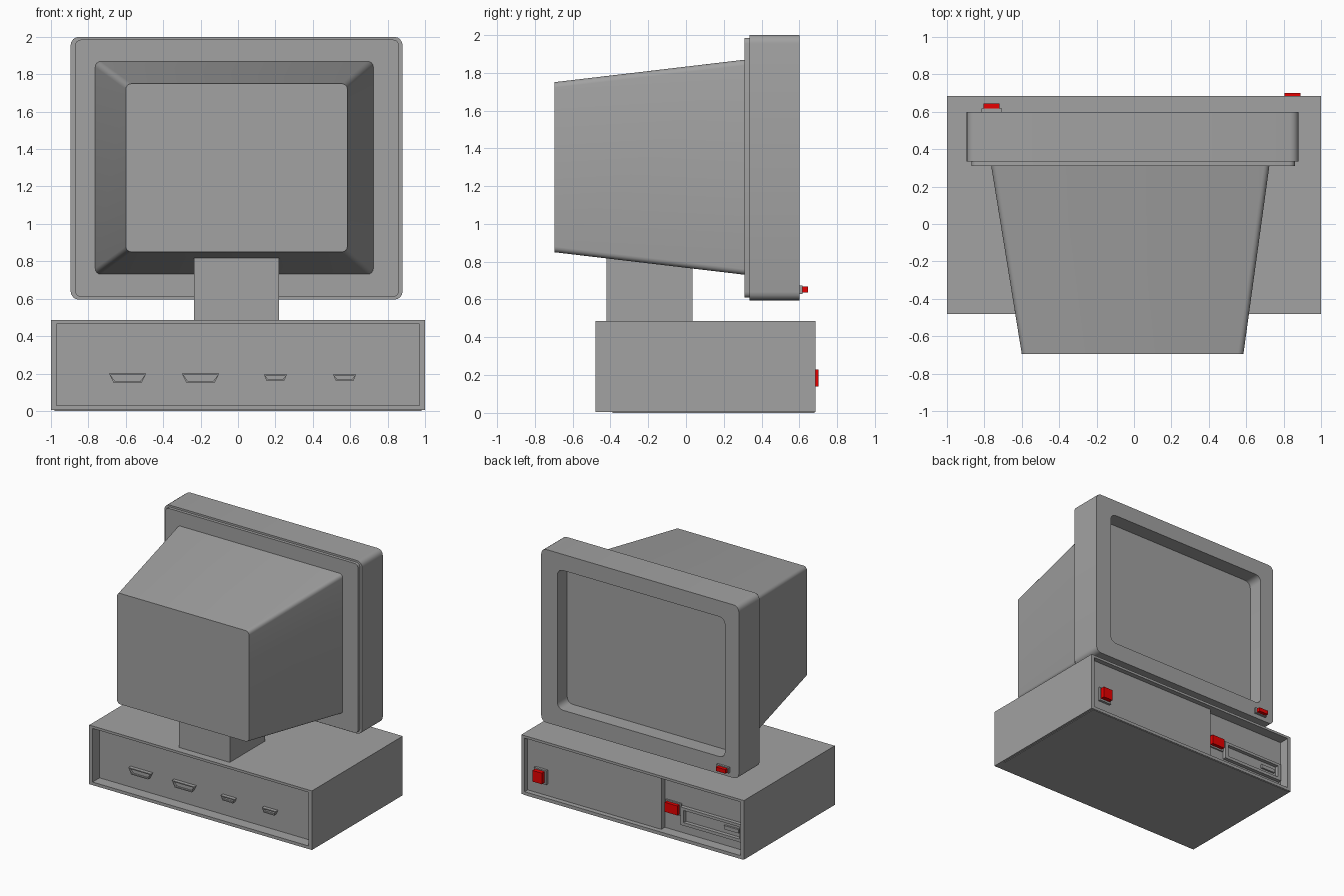
import bpy, bmesh, math

cube = bpy.data.objects.get("Cube")
if cube:
    bpy.data.objects.remove(cube, do_unlink=True)


def material(name, rgb):
    m = bpy.data.materials.new(name)
    m.use_nodes = True
    m.diffuse_color = (*rgb, 1)
    m.node_tree.nodes["Principled BSDF"].inputs["Base Color"].default_value = (*rgb, 1)
    return m


GREY = material("warm_grey_plastic", (0.36, 0.36, 0.36))
RED = material("red_button", (0.8, 0.0, 0.0))


def rect(x0, x1, z0, z1, r=0, seg=4):
    """Rectangle outline in x and z, with rounded corners if r is given."""
    if not r:
        return [(x1, z1), (x0, z1), (x0, z0), (x1, z0)]
    centres = rect(x0 + r, x1 - r, z0 + r, z1 - r)
    return [(cx + r * math.cos(a), cz + r * math.sin(a))
            for i, (cx, cz) in enumerate(centres)
            for a in [math.pi / 2 * (i + k / seg) for k in range(seg + 1)]]


def loft(name, rings, mat=GREY, smooth=False):
    """Skin a closed solid through (outline, y) rings."""
    bm = bmesh.new()
    loops = [[bm.verts.new((x, y, z)) for x, z in pts] for pts, y in rings]
    for a, b in zip(loops, loops[1:]):
        n = len(a)
        for i in range(n):
            j = (i + 1) % n
            bm.faces.new((a[i], a[j], b[j], b[i]))
    bm.faces.new(loops[0])
    bm.faces.new(loops[-1])
    bmesh.ops.recalc_face_normals(bm, faces=bm.faces)
    mesh = bpy.data.meshes.new(name)
    bm.to_mesh(mesh)
    bm.free()
    mesh.materials.append(mat)
    obj = bpy.data.objects.new(name, mesh)
    bpy.context.collection.objects.link(obj)
    if smooth:
        bpy.ops.object.select_all(action='DESELECT')
        obj.select_set(True)
        bpy.context.view_layer.objects.active = obj
        bpy.ops.object.shade_smooth_by_angle(angle=math.radians(35))
    return obj


def box(name, x0, x1, y0, y1, z0, z1, mat=GREY):
    return loft(name, [(rect(x0, x1, z0, z1), y0), (rect(x0, x1, z0, z1), y1)], mat)


# Computer case with a recessed panel at both ends
outer = rect(-1, 1, 0.005, 0.485)
inner = rect(-0.97, 0.97, 0.03, 0.465)
loft("case", [(inner, -0.39), (inner, -0.48), (outer, -0.48),
              (outer, 0.685), (inner, 0.685), (inner, 0.6)])
box("case_base", -0.98, 0.98, -0.39, 0.68, 0, 0.006)

# Wide cover plate, power switch and eject button
box("cover_plate", -0.23, 0.97, 0.59, 0.645, 0.03, 0.465)
box("switch_surround", 0.79, 0.9, 0.64, 0.665, 0.125, 0.24)
box("power_switch", 0.805, 0.89, 0.65, 0.7, 0.14, 0.23, RED)
box("eject_surround", -0.385, -0.245, 0.59, 0.612, 0.165, 0.265)
box("eject_button", -0.37, -0.255, 0.6, 0.64, 0.178, 0.255, RED)

# Disk drive: raised frame, slot and latch
frame = rect(-0.95, -0.39, 0.105, 0.25)
pocket = rect(-0.92, -0.42, 0.13, 0.228)
slot = rect(-0.9, -0.44, 0.165, 0.195)
loft("disk_drive", [(frame, 0.57), (frame, 0.63), (pocket, 0.63),
                    (pocket, 0.595), (slot, 0.595), (slot, 0.58)])
box("drive_latch", -0.9, -0.77, 0.57, 0.615, 0.165, 0.195)

# Connectors on the rear panel
for i, (x, w, z0, z1) in enumerate([(-0.59, 0.1, 0.15, 0.2), (-0.2, 0.1, 0.15, 0.2),
                                    (0.2, 0.062, 0.16, 0.195), (0.57, 0.062, 0.16, 0.195)]):
    def shell(t):
        return [(x + w - t, z1 - t), (x - w + t, z1 - t),
                (x - w * 0.75 + t, z0 + t), (x + w * 0.75 - t, z0 + t)]
    loft(f"connector_{i + 1}", [(shell(0), -0.38), (shell(0), -0.42),
                                (shell(0.008), -0.42), (shell(0.008), -0.405)])

# Monitor neck
box("neck", -0.235, 0.22, -0.42, 0.035, 0.48, 0.85)

# Tapered tube housing
loft("tube_housing", [(rect(-0.6, 0.585, 0.85, 1.75, 0.03), -0.695),
                      (rect(-0.765, 0.725, 0.73, 1.87, 0.03), 0.32)], smooth=True)

# Bezel with a stepped back and a sunken screen
step = rect(-0.87, 0.86, 0.61, 1.985, 0.03)
body = rect(-0.895, 0.88, 0.595, 2, 0.045)
opening = rect(-0.77, 0.735, 0.735, 1.87, 0.05)
loft("bezel_and_screen", [(step, 0.31), (step, 0.335), (body, 0.335),
                          (body, 0.6), (opening, 0.6), (opening, 0.475)], smooth=True)

# Monitor button
box("monitor_button_surround", -0.815, -0.705, 0.59, 0.617, 0.63, 0.675)
box("monitor_button", -0.805, -0.72, 0.61, 0.645, 0.636, 0.668, RED)
